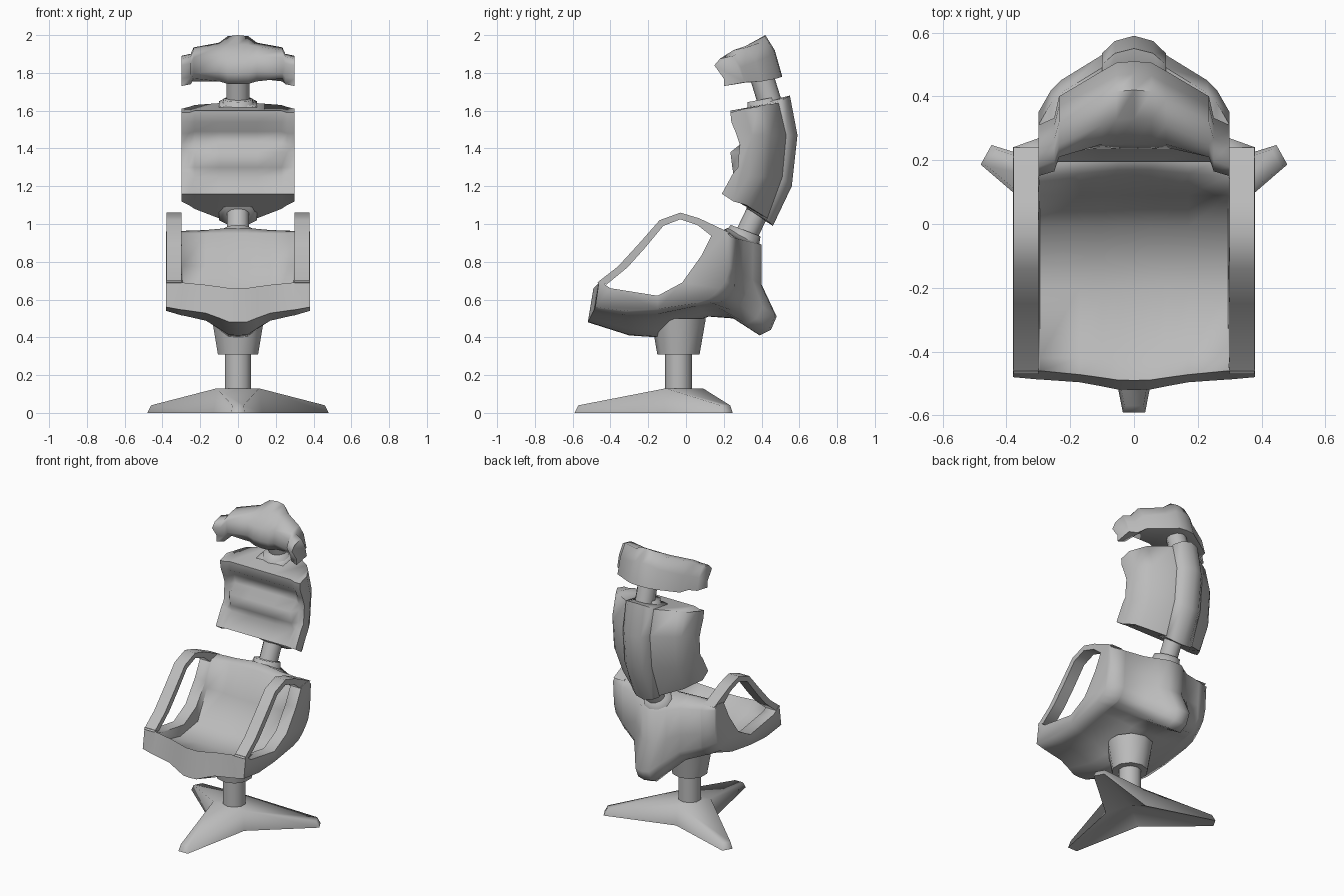
import bpy
import bmesh
import math
from mathutils import Vector

if "Cube" in bpy.data.objects:
    bpy.data.objects.remove(bpy.data.objects["Cube"])

# One plain grey for the whole chair
grey = bpy.data.materials.new("plain_grey")
grey.use_nodes = True
colour = (0.5, 0.5, 0.5, 1)
grey.diffuse_color = colour
grey.node_tree.nodes["Principled BSDF"].inputs["Base Color"].default_value = colour


def finish(name, bm, angle=80):
    bmesh.ops.recalc_face_normals(bm, faces=bm.faces)
    mesh = bpy.data.meshes.new(name)
    bm.to_mesh(mesh)
    bm.free()
    mesh.materials.append(grey)
    obj = bpy.data.objects.new(name, mesh)
    bpy.context.collection.objects.link(obj)
    bpy.ops.object.select_all(action="DESELECT")
    obj.select_set(True)
    bpy.context.view_layer.objects.active = obj
    bpy.ops.object.shade_smooth_by_angle(angle=math.radians(angle))


def skin(bm, loops):
    """Join equal-length point loops with quads and close both ends."""
    rings = [[bm.verts.new(p) for p in loop] for loop in loops]
    for a, b in zip(rings, rings[1:]):
        for i in range(len(a)):
            j = (i + 1) % len(a)
            bm.faces.new((a[i], a[j], b[j], b[i]))
    bm.faces.new(rings[0])
    bm.faces.new(rings[-1])


def loft_across(name, stations):
    """Side profiles (y, z) at growing x, from the middle out, mirrored."""
    left = [(-x, pts) for x, pts in reversed(stations) if x > 0]
    bm = bmesh.new()
    skin(bm, [[(x, y, z) for y, z in pts] for x, pts in left + stations])
    finish(name, bm)


def post(name, start, end, r_start, r_end, sides=10):
    """Tapered round bar between two (y, z) points."""
    a, b = Vector((0, *start)), Vector((0, *end))
    turn = (b - a).to_track_quat("Z", "Y")
    bm = bmesh.new()
    loops = []
    for centre, r in ((a, r_start), (b, r_end)):
        angles = [math.tau * (i + 0.5) / sides for i in range(sides)]
        loops.append([centre + turn @ Vector((r * math.cos(t), r * math.sin(t), 0))
                      for t in angles])
    skin(bm, loops)
    finish(name, bm)


def blend(p, q, t):
    return [(a + (c - a) * t, b + (d - b) * t) for (a, b), (c, d) in zip(p, q)]


# Three-legged foot with a hollow underside
axis_y = -0.04


def polar(radius, angle, z, side=0):
    c, s = math.cos(angle), math.sin(angle)
    return (radius * c - side * s, axis_y + radius * s + side * c, z)


bm = bmesh.new()
top, low = [], []
legs = [(math.radians(a), reach) for a, reach in ((-90, 0.55), (29, 0.53), (151, 0.53))]
for a, reach in legs:
    valley = a - math.pi / 3
    top.append(bm.verts.new(polar(0.13, valley, 0.13)))
    low.append(bm.verts.new(polar(0.15, valley, 0)))
under = bm.verts.new((0, axis_y, 0.07))
for i, (a, reach) in enumerate(legs):
    j = (i + 1) % 3
    t0, t1 = [bm.verts.new(polar(reach - 0.02, a, 0.04, s)) for s in (-0.03, 0.03)]
    b0, b1 = [bm.verts.new(polar(reach, a, 0, s)) for s in (-0.035, 0.035)]
    for face in ((top[i], t0, t1, top[j]), (t0, b0, b1, t1), (top[i], low[i], b0, t0),
                 (t1, b1, low[j], top[j]), (low[i], under, b0), (b0, under, b1),
                 (b1, under, low[j])):
        bm.faces.new(face)
bm.faces.new(top)
finish("foot", bm)

# Pedestal
post("pedestal_post", (axis_y, 0.08), (axis_y, 0.34), 0.072, 0.072)
post("pedestal_socket", (axis_y, 0.31), (axis_y, 0.5), 0.112, 0.145)

# Seat shell: inner face, side rim, and outer face with a rear tail in the middle
inner_mid = [(-0.49, 0.66), (-0.42, 0.6), (-0.2, 0.55), (-0.01, 0.58), (0.09, 0.77), (0.17, 0.95)]
inner_side = [(-0.46, 0.69), (-0.42, 0.61), (-0.2, 0.56), (-0.01, 0.59), (0.09, 0.78), (0.15, 0.95)]
rim = [(-0.46, 0.7), (-0.4, 0.66), (-0.15, 0.62), (-0.02, 0.69), (0.08, 0.83), (0.14, 0.95)]
outer_mid = [(0.22, 0.98), (0.4, 0.89), (0.4, 0.68), (0.48, 0.51), (0.45, 0.44), (0.39, 0.41),
             (0.25, 0.5), (0.12, 0.51), (-0.15, 0.4), (-0.3, 0.41), (-0.52, 0.48)]
outer_side = [(0.21, 0.96), (0.24, 0.93), (0.23, 0.77), (0.21, 0.7), (0.18, 0.66), (0.15, 0.63),
              (0.11, 0.6), (0.05, 0.58), (-0.15, 0.55), (-0.32, 0.54), (-0.48, 0.56)]
mid, side = inner_mid + outer_mid, inner_side + outer_side
near_side = inner_side + blend(outer_mid, outer_side, 0.82)
loft_across("seat_shell", [
    (0, mid),
    (0.05, blend(mid, side, 0.03)),
    (0.1, blend(mid, side, 0.28)),
    (0.17, blend(mid, side, 0.6)),
    (0.295, near_side),
    (0.3, rim + near_side[6:]),
    (0.38, rim + outer_side),
])

# Armrest hoops
over = [(-0.47, 0.69), (-0.36, 0.775), (-0.25, 0.895), (-0.14, 1.02), (-0.03, 1.06),
        (0.07, 1.03), (0.24, 0.95)]
beneath = [(0.13, 0.94), (0.06, 0.995), (-0.03, 1.025), (-0.12, 0.99), (-0.22, 0.87),
           (-0.31, 0.77), (-0.42, 0.68)]
for name, sign in (("left_armrest", 1), ("right_armrest", -1)):
    bm = bmesh.new()
    skin(bm, [[(sign * x, y, z) for y, z in over + beneath] for x in (0.3, 0.378)])
    finish(name, bm)

# Backrest socket and post
post("backrest_collar", (0.29, 0.9), (0.315, 0.965), 0.1, 0.085)
post("backrest_post", (0.3, 0.9), (0.41, 1.13), 0.06, 0.06)

# Backrest pad: a rolled front between flat wings, and a back that wraps round
pad_front = [(0.195, 1.16), (0.265, 1.25), (0.245, 1.3), (0.235, 1.38), (0.3, 1.43),
             (0.29, 1.49), (0.24, 1.54), (0.235, 1.6)]
wing_front = [(0.19, 1.16), (0.25, 1.27), (0.275, 1.3), (0.28, 1.38), (0.285, 1.42),
              (0.265, 1.48), (0.24, 1.54), (0.235, 1.59)]


def pad(front, depth, lift, drop):
    back = [(depth - 0.04, 1.6 + lift), (depth, 1.47), (depth - 0.02, 1.25), (depth - 0.1, 1.12 - drop)]
    return front + back


loft_across("backrest_pad", [
    (0, pad(pad_front, 0.55, 0.05, 0.1)),
    (0.1, pad(pad_front, 0.53, 0.04, 0.09)),
    (0.23, pad(pad_front, 0.45, 0.03, 0.04)),
    (0.26, pad(wing_front, 0.42, 0.02, 0.02)),
    (0.3, pad(wing_front, 0.35, 0.01, 0)),
])

# Spine along the back of the pad
spine = [(0.34, 1.63), (0.55, 1.68), (0.59, 1.47), (0.56, 1.2), (0.46, 0.99), (0.32, 1.08)]
spine_edge = [(0.34, 1.62), (0.5, 1.65), (0.535, 1.47), (0.515, 1.24), (0.43, 1.02), (0.32, 1.1)]
loft_across("backrest_spine", [(0, spine), (0.06, blend(spine, spine_edge, 0.3)), (0.1, spine_edge)])

# Neck
post("neck_collar", (0.42, 1.58), (0.405, 1.66), 0.1, 0.08)
post("neck_post", (0.457, 1.6), (0.395, 1.8), 0.063, 0.063)

# Headrest: a swept wing with a crest in the middle and hooked tips
crest = [(0.26, 1.74), (0.235, 1.8), (0.25, 1.88), (0.33, 1.95), (0.42, 2), (0.47, 1.92), (0.51, 1.78)]
shoulder = [(0.27, 1.755), (0.24, 1.81), (0.25, 1.89), (0.31, 1.94), (0.39, 1.96), (0.44, 1.89), (0.48, 1.77)]
bend = [(0.25, 1.77), (0.22, 1.8), (0.21, 1.88), (0.25, 1.92), (0.32, 1.935), (0.37, 1.86), (0.4, 1.755)]
tip = [(0.2, 1.73), (0.2, 1.77), (0.15, 1.84), (0.18, 1.875), (0.25, 1.89), (0.29, 1.83), (0.31, 1.75)]
loft_across("headrest", [
    (0, crest),
    (0.055, blend(crest, shoulder, 0.15)),
    (0.1, shoulder),
    (0.235, bend),
    (0.25, blend(tip, bend, 0.25)),
    (0.3, tip),
])
